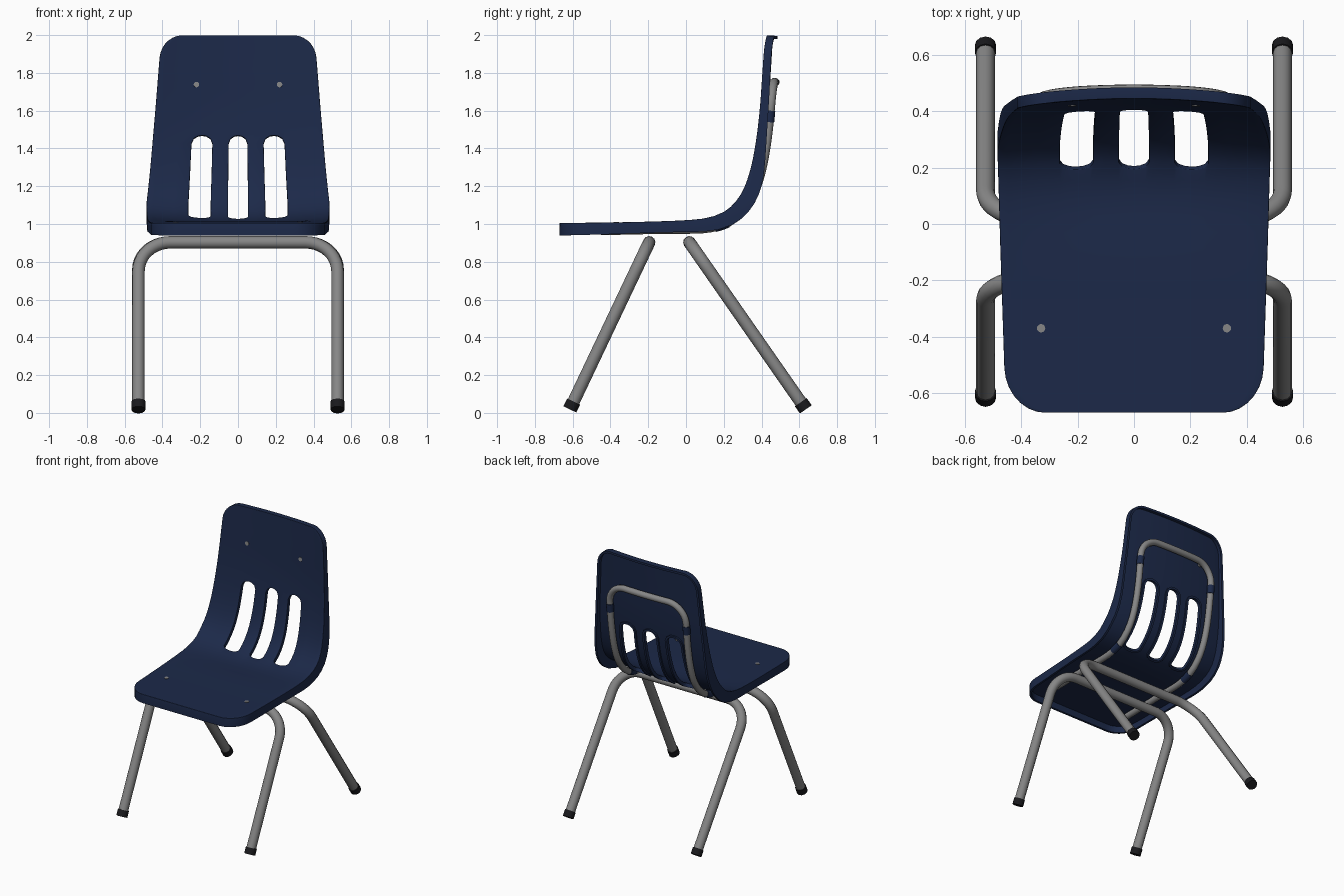
import bpy, bmesh, math
from mathutils import Vector

cube = bpy.data.objects.get("Cube")
if cube:
    bpy.data.objects.remove(cube)


def material(name, rgb):
    m = bpy.data.materials.new(name)
    m.use_nodes = True
    m.diffuse_color = (*rgb, 1)
    m.node_tree.nodes["Principled BSDF"].inputs["Base Color"].default_value = (*rgb, 1)
    return m


NAVY = material("navy plastic", (0.0115, 0.022, 0.066))
GREY = material("grey steel", (0.24, 0.24, 0.24))
BLACK = material("black rubber", (0.01, 0.01, 0.012))


def finish(name, data, mat, modifiers=()):
    ob = bpy.data.objects.new(name, data)
    bpy.context.scene.collection.objects.link(ob)
    data.materials.append(mat)
    for kind, settings in modifiers:
        mod = ob.modifiers.new(kind.title(), kind)
        for key, value in settings.items():
            setattr(mod, key, value)
    bpy.ops.object.select_all(action='DESELECT')
    ob.select_set(True)
    bpy.context.view_layer.objects.active = ob
    bpy.ops.object.convert(target='MESH')
    bpy.ops.object.shade_smooth_by_angle(angle=math.radians(40))


# Side profile of the shell (y, z), from the seat front up to the backrest top
PROFILE = [Vector(p) for p in (
    (-.67, 1.005), (-.3, 1.01), (0, 1.02), (.13, 1.036), (.22, 1.075), (.29, 1.155),
    (.335, 1.27), (.365, 1.42), (.385, 1.6), (.397, 1.8), (.408, 2.0))]


def smooth_profile(pts, steps=24):
    ext = [2 * pts[0] - pts[1]] + pts + [2 * pts[-1] - pts[-2]]
    out = []
    for a, b, c, d in zip(ext, ext[1:], ext[2:], ext[3:]):
        for k in range(steps):
            t = k / steps
            out.append((2 * b + (c - a) * t + (2 * a - 5 * b + 4 * c - d) * t ** 2
                        + (3 * b - a - 3 * c + d) * t ** 3) / 2)
    return out + [pts[-1]]


PATH = smooth_profile(PROFILE)
DIST = [0]
for p, q in zip(PATH, PATH[1:]):
    DIST.append(DIST[-1] + (q - p).length)
LENGTH = DIST[-1]


def along(s):
    for i in range(len(PATH) - 1):
        if s <= DIST[i + 1]:
            break
    return PATH[i].lerp(PATH[i + 1], (s - DIST[i]) / (DIST[i + 1] - DIST[i]))


def surface(x, s, h):
    """Place a point of the flat panel (x across, s along, h above) on the bent shell."""
    tangent = (along(min(s + .02, LENGTH)) - along(max(s - .02, 0))).normalized()
    t = min(max((s - .5) / .4, 0), 1)
    bow = (.022 + .008 * s) * t * t * (3 - 2 * t) * (1 - (x / .47) ** 2)
    p = along(s) + Vector((-tangent.y, tangent.x)) * (h - bow)
    return Vector((x, p.x, p.y))


WIDTHS = [(0, .455), (.6, .475), (.95, .485), (1.15, .465), (1.5, .435), (LENGTH + .01, .405)]
FRONT_R, TOP_R = .16, .12


def half_width(s):
    for (s0, w0), (s1, w1) in zip(WIDTHS, WIDTHS[1:]):
        if s <= s1:
            break
    w = w0 + (w1 - w0) * (s - s0) / (s1 - s0)
    for d, r in ((s / FRONT_R, .14), ((LENGTH - s) / TOP_R, .11)):
        d = min(max(d, 0), 1)
        w -= r * (1 - math.sqrt(1 - (1 - d) ** 2))
    return w


# Seat and backrest shell: a flat grid with three slots, lipped, then bent
SLOTS = [(-.422, .122), (0, .11), (.422, .122)]
SLOT_LOW, SLOT_HIGH = .88, 1.295


def spaced(a, b, n):
    return [a + (b - a) * k / n for k in range(n)]


def build_shell():
    cols = {-1, -.93, -.85, -.7, -.2, .2, .7, .85, .93, 1}
    for c, w in SLOTS:
        cols |= {c + w * t for t in (-1, -.8, -.4, 0, .4, .8, 1)}
    cols = sorted(cols)
    angles = [math.pi / 2 * k / 7 for k in range(7)]
    rows = [FRONT_R * (1 - math.cos(a)) for a in angles]
    rows += spaced(FRONT_R, SLOT_LOW, 12) + spaced(SLOT_LOW, SLOT_HIGH, 10)
    rows += spaced(SLOT_HIGH, LENGTH - TOP_R, 8) + [LENGTH - TOP_R]
    rows += [LENGTH - TOP_R * (1 - math.cos(a)) for a in reversed(angles)]

    bm = bmesh.new()
    grid = []
    for s in rows:
        line = []
        for f in cols:
            shift = 0
            for c, w in SLOTS:
                arc = math.sqrt(max(0, 1 - ((f - c) / w) ** 2))
                if s == SLOT_LOW:
                    shift -= .022 * arc
                elif s == SLOT_HIGH:
                    shift += .042 * arc
            line.append(bm.verts.new((f, s + shift, 0)))
        grid.append(line)
    for j in range(len(rows) - 1):
        for i in range(len(cols) - 1):
            f = (cols[i] + cols[i + 1]) / 2
            in_slot = any(abs(f - c) < w for c, w in SLOTS)
            if in_slot and SLOT_LOW <= rows[j] < SLOT_HIGH - .001:
                continue
            bm.faces.new((grid[j][i], grid[j][i + 1], grid[j + 1][i + 1], grid[j + 1][i]))
    for v in [v for v in bm.verts if not v.link_faces]:
        bm.verts.remove(v)
    # Turned-down lip around the outline and the slots, deepest at the bend
    edges = [e for e in bm.edges if e.is_boundary]
    new = bmesh.ops.extrude_edge_only(bm, edges=edges)["geom"]
    for v in (g for g in new if isinstance(g, bmesh.types.BMVert)):
        f, s, _ = v.co
        outer = abs(f) > .99 or s < .001 or s > LENGTH - .001
        depth = .066 - .026 * s / LENGTH + .035 * math.exp(-((s - 1) / .25) ** 2)
        v.co.z = -depth if outer else -.026
    for v in bm.verts:
        f, s, h = v.co
        s = min(max(s, 0), LENGTH)
        v.co = surface(f * half_width(s), s, h)
    me = bpy.data.meshes.new("seat_shell")
    bm.to_mesh(me)
    bm.free()
    finish("seat_shell", me, NAVY, [
        ('BEVEL', dict(width=.016, segments=3, limit_method='ANGLE',
                       angle_limit=math.radians(60))),
        ('SOLIDIFY', dict(thickness=.016, offset=-1))])


build_shell()


# Bent steel tubes
def fillet(pts, r, steps=10):
    out = [pts[0]]
    for a, b, c in zip(pts, pts[1:], pts[2:]):
        u, v = (a - b).normalized(), (c - b).normalized()
        half = u.angle(v) / 2
        center = b + (u + v).normalized() * (r / math.sin(half))
        reach = r / math.tan(half)
        start = (b + u * reach - center).normalized()
        end = (b + v * reach - center).normalized()
        for k in range(steps + 1):
            out.append(center + start.slerp(end, k / steps) * r)
    return out + [pts[-1]]


def tube(name, pts, radius, mat):
    cu = bpy.data.curves.new(name, 'CURVE')
    cu.dimensions = '3D'
    cu.bevel_depth = radius
    cu.bevel_resolution = 4
    cu.use_fill_caps = True
    sp = cu.splines.new('POLY')
    sp.points.add(len(pts) - 1)
    for p, co in zip(sp.points, pts):
        p.co = (*co, 1)
    finish(name, cu, mat)


LEG_X = .527
for label, top_y, foot_y in (("front", -.195, -.613), ("rear", .018, .632)):
    corners = [Vector(p) for p in ((-LEG_X, foot_y, .022), (-LEG_X, top_y, .903),
                                   (LEG_X, top_y, .903), (LEG_X, foot_y, .022))]
    tube(label + "_leg_loop", fillet(corners, .17), .033, GREY)
    # Rubber feet
    for side, foot, top in (("right", corners[0], corners[1]), ("left", corners[3], corners[2])):
        up = (top - foot).normalized()
        tube(f"{label}_{side}_foot", [foot - up * .004, foot + up * .042], .038, BLACK)

# Support tube that follows the underside of the shell
TUBE_X, TUBE_H = .315, -.043
flat = [Vector((x, s, TUBE_H)) for x, s in ((-TUBE_X, .22), (-TUBE_X, 1.62),
                                            (TUBE_X, 1.62), (TUBE_X, .22))]
flat = fillet(flat, .14)
dense = []
for a, b in zip(flat, flat[1:]):
    dense += [a.lerp(b, t) for t in spaced(0, 1, max(1, int((b - a).length / .04)))]
tube("support_tube", [surface(*p) for p in dense + [flat[-1]]], .023, GREY)

# Clips that hold the tube, and rivets in the seat and the backrest
for side, sign in (("left", 1), ("right", -1)):
    for part, s in (("seat", .84), ("back", 1.44)):
        clip = [surface(sign * TUBE_X, s + d, TUBE_H) for d in (-.03, 0, .03)]
        tube(f"{part}_{side}_clip", clip, .026, NAVY)
    for part, x, s in (("seat", .33, .3), ("back", .22, 1.605)):
        ends = [surface(sign * x, s, h) for h in (-.03, .003)]
        tube(f"{part}_{side}_rivet", ends, .015, GREY)
